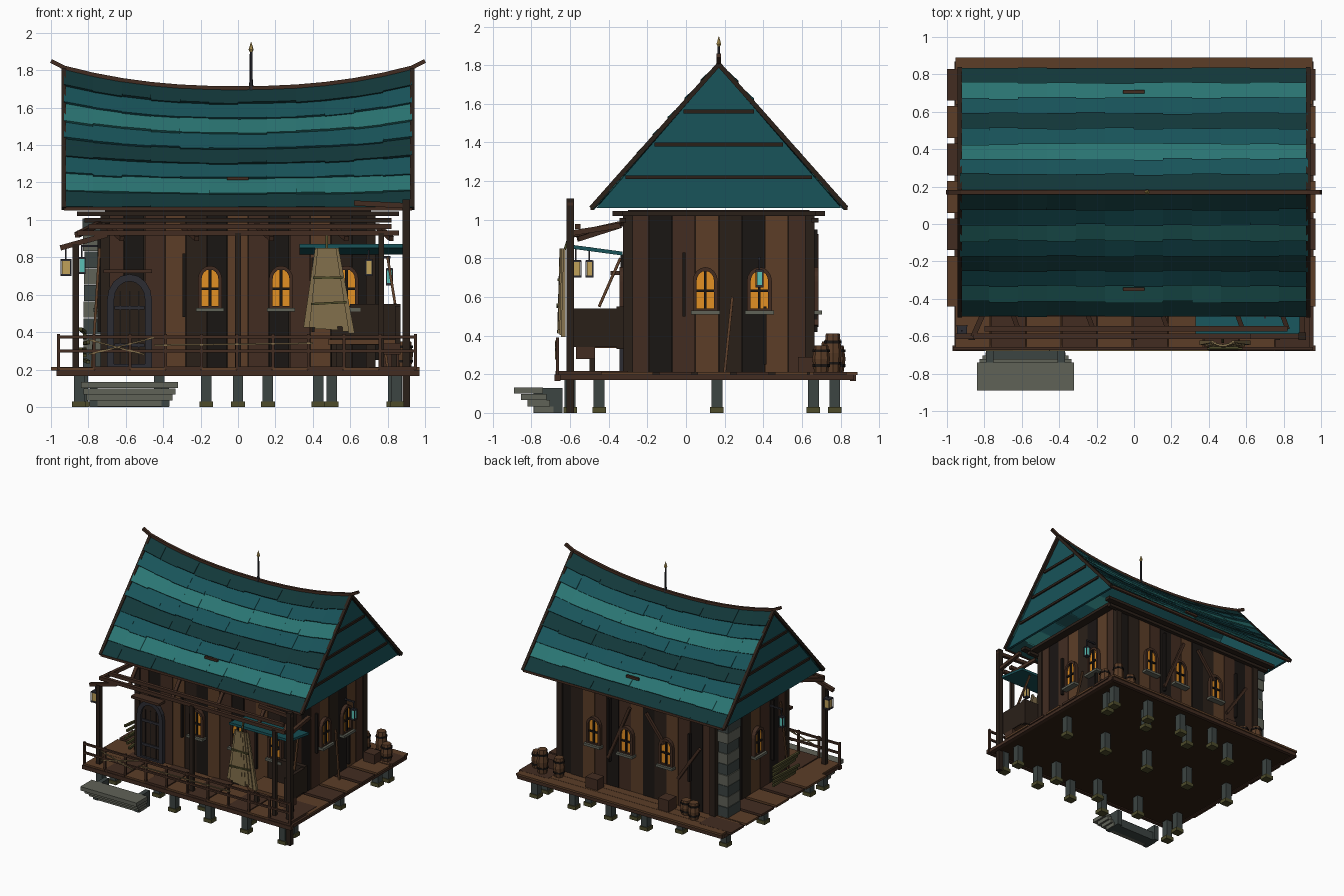
import bpy, bmesh, math, random
from mathutils import Vector

if "Cube" in bpy.data.objects:
    bpy.data.objects.remove(bpy.data.objects["Cube"])
random.seed(4)

def mat(name, r, g, b):
    m = bpy.data.materials.new(name)
    m.diffuse_color = ((r/255)**2.2, (g/255)**2.2, (b/255)**2.2, 1)
    m.use_nodes = True
    m.node_tree.nodes["Principled BSDF"].inputs["Base Color"].default_value = m.diffuse_color
    return m
BROWN, MID, DARK = mat("brown", 92, 64, 44), mat("mid_brown", 68, 48, 38), mat("dark_wood", 46, 37, 31)
BLACK, UNDER, STRAW = mat("black_wood", 32, 28, 26), mat("under_wood", 52, 36, 25), mat("straw", 128, 110, 76)
TEAL, TEALD, TEALL = mat("teal", 30, 84, 90), mat("teal_dark", 25, 58, 60), mat("teal_light", 46, 116, 114)
STONE, STONED, MOSS = mat("stone", 96, 98, 88), mat("stone_dark", 62, 70, 68), mat("moss", 78, 76, 46)
GLOW, GOLD, CYAN, IRON = mat("glow", 226, 142, 40), mat("gold", 190, 160, 90), mat("cyan", 90, 190, 180), mat("iron", 48, 48, 54)

def make(name, bm, *mats):
    bmesh.ops.recalc_face_normals(bm, faces=bm.faces)
    me = bpy.data.meshes.new(name)
    bm.to_mesh(me)
    bm.free()
    for m in mats:
        me.materials.append(m)
    ob = bpy.data.objects.new(name, me)
    bpy.context.collection.objects.link(ob)
    return ob

def hexa(bm, low, high, mi=0):
    """Solid between two matching loops of points."""
    a, b = [bm.verts.new(p) for p in low], [bm.verts.new(p) for p in high]
    n = len(a)
    fs = [bm.faces.new(a), bm.faces.new(b)]
    fs += [bm.faces.new((a[i], a[(i+1) % n], b[(i+1) % n], b[i])) for i in range(n)]
    for f in fs:
        f.material_index = mi

def block(bm, x0, x1, y0, y1, z0, z1, mi=0):
    sq = [(x0, y0), (x1, y0), (x1, y1), (x0, y1)]
    hexa(bm, [(*p, z0) for p in sq], [(*p, z1) for p in sq], mi)

def boxes(name, m, *bs):
    bm = bmesh.new()
    for b in bs:
        block(bm, *b)
    return make(name, bm, m)

def beams(name, m, w, *pairs):
    bm = bmesh.new()
    for p, q in pairs:
        p, q = Vector(p), Vector(q)
        d = (q - p).normalized()
        s = d.cross(Vector((0, 0, 1)) if abs(d.z) < .9 else Vector((0, 1, 0))).normalized()*w/2
        t = d.cross(s)
        r = [s+t, s-t, -s-t, t-s]
        hexa(bm, [p+v for v in r], [q+v for v in r])
    return make(name, bm, m)

def lathe(name, m, x, y, prof, n=8):
    bm = bmesh.new()
    ring = lambda r, z: [(x+r*math.cos(2*math.pi*i/n), y+r*math.sin(2*math.pi*i/n), z) for i in range(n)]
    for (r0, z0), (r1, z1) in zip(prof, prof[1:]):
        hexa(bm, ring(r0, z0), ring(r1, z1))
    return make(name, bm, m)

# Wall frames: (along, outward, up) -> world
FACE = {"front": lambda u, n, v: (u, -.31-n, v), "back": lambda u, n, v: (u, .65+n, v),
        "right": lambda u, n, v: (.72+n, u, v), "left": lambda u, n, v: (-.72-n, u, v)}

def wbox(bm, f, u0, u1, n0, n1, v0, v1, mi=0):
    q = [(u0, v0), (u1, v0), (u1, v1), (u0, v1)]
    hexa(bm, [f(u, n0, v) for u, v in q], [f(u, n1, v) for u, v in q], mi)

def arch(u, z, w, h, n=8):
    r = w/2
    return [(u-r, z), (u+r, z)] + [(u+r*math.cos(math.pi*i/n), z+h-r*1.15+r*1.15*math.sin(math.pi*i/n)) for i in range(n+1)]

def arch_opening(bm, f, u, z, w, h, t, mf, mg):
    """Arched frame ring with a filled panel."""
    o, i = arch(u, z, w, h), arch(u, z+t*.5, w-2*t, h-1.5*t)
    hexa(bm, [f(a, -.01, b) for a, b in i], [f(a, .018, b) for a, b in i], mg)
    for k in range(len(o)):
        j = (k+1) % len(o)
        q = [o[k], o[j], i[j], i[k]]
        hexa(bm, [f(a, 0, b) for a, b in q], [f(a, .035, b) for a, b in q], mf)

# Foundation posts with mossy pads
bm = bmesh.new()
A, B = (-.83, -.42, 0, .43, .83), (-.85, -.17, .16, .5, .85)
for y, xs in ((-.6, B), (-.45, A), (.16, A), (.66, A), (.77, B[1:])):
    for x in xs:
        block(bm, x-.028, x+.028, y-.028, y+.028, .03, .18)
        block(bm, x-.037, x+.037, y-.035, y+.035, 0, .03, 1)
make("foundation_posts", bm, STONED, MOSS)

# Deck with edge beams and planks
boxes("deck_base", UNDER, (-.95, .93, -.66, .87, .175, .195))
boxes("deck_edge_beams", MID, (-.97, .97, -.68, -.65, .165, .198), (-.95, .95, .85, .88, .165, .198),
      (-.96, -.93, -.66, .87, .17, .198), (.93, .96, -.66, .87, .17, .198))
bm = bmesh.new()
for i in range(10):
    block(bm, -.955+.19*i, -.77+.19*i, -.675, -.3, .195, .212+.004*(i % 2), i % 2)
for i in range(6):
    for s in (-1, 1):
        e = 1.0 if s < 0 else .97
        block(bm, *sorted((s*.7, s*e)), -.34+.2*i-.1*(i == 0), -.17+.2*i, .195, .213, i % 2)
for i in range(3):
    block(bm, -.955, .955, .64+.084*i, .721+.084*i, .195, .212, 0)
make("deck_planks", bm, BROWN, MID)

# Entrance steps
boxes("steps", STONE, *[(-.84+.015*i, -.32-.015*i, -.89+.035*i, -.74+.018*i, .1-.033*i, .132-.033*i) for i in range(4)])
boxes("step_stringers", STONED, (-.79, -.75, -.79, -.64, 0, .13), (-.41, -.37, -.79, -.64, 0, .13), (-.75, -.41, -.75, -.66, 0, .07))

# Plank walls
boxes("wall_core", DARK, (-.71, .71, -.3, .64, .2, 1.05))
bm = bmesh.new()
for key, a, b in (("front", -.72, .72), ("back", -.72, .72), ("left", -.31, .65), ("right", -.31, .65)):
    n = round((b-a)/.115)
    for i in range(n):
        w = (b-a)/n
        wbox(bm, FACE[key], a+i*w, a+(i+1)*w-.003, -.02, random.uniform(0, .008), .21, 1.03, (0, 1, 3, 1, 0, 2, 3)[(i+1) % 7])
make("wall_planks", bm, BROWN, MID, DARK, BLACK)
boxes("corner_posts", DARK, *[(x-.025, x+.025, y-.025, y+.025, .2, 1.03) for x in (-.71, .71) for y in (-.3, .64)])
boxes("wall_plates", DARK, (-.86, .86, -.38, -.33, 1.02, 1.045), (-.86, .86, .67, .72, 1.02, 1.045),
      (-.8, -.73, -.38, .72, 1.02, 1.045), (.73, .8, -.38, .72, 1.02, 1.045),
      (-.82, .82, -.345, -.31, .985, 1.01), (-.82, .82, .65, .685, .985, 1.01))

# Arched windows
bm = bmesh.new()
for key, us in (("front", (-.15, .23, .58)), ("right", (.1, .38)), ("back", (-.287, .084, .385)), ("left", (.1,))):
    for u in us:
        f = FACE[key]
        arch_opening(bm, f, u, .53, .13, .225, .02, 0, 1)
        wbox(bm, f, u-.007, u+.007, .015, .03, .54, .74, 2)
        wbox(bm, f, u-.05, u+.05, .015, .03, .625, .638, 2)
        wbox(bm, f, u-.075, u+.075, 0, .055, .51, .53, 3)
make("windows", bm, MID, GLOW, BLACK, STONE)

# Arched door
bm = bmesh.new()
f = FACE["front"]
arch_opening(bm, f, -.58, .21, .24, .5, .038, 0, 1)
for u in (-.63, -.58, -.53):
    wbox(bm, f, u-.004, u+.004, .015, .024, .23, .62, 2)
for v in (.32, .52):
    wbox(bm, f, -.66, -.5, .015, .027, v, v+.02, 0)
wbox(bm, f, -.72, -.46, 0, .08, .715, .735, 3)
make("door", bm, IRON, DARK, BLACK, MID)

# Wall trims and braces
bm = bmesh.new()
for key, u, a, b in (("front", -.29, .48, .82), ("front", .4, .4, .8), ("right", -.01, .5, .83), ("right", .41, .25, .55),
                     ("back", .24, .42, .95), ("back", -.5, .45, .85), ("left", -.1, .4, .9)):
    wbox(bm, FACE[key], u-.008, u+.008, 0, .03, a, b)
make("wall_battens", bm, BLACK)
beams("back_braces", MID, .022, ((-.1, .675, .92), (-.27, .675, .7)), ((.05, .675, .92), (.25, .675, .45)), ((-.4, .675, .45), (-.6, .675, .75)))
beams("front_braces", MID, .025, *[((x, -.34, .97), (x+.08, -.56, .9)) for x in (-.7, -.3, .1, .5, .74)])

# Roof surface
YC, HALF, ZE = .17, .655, 1.06
ridge = lambda x: 1.70 + .11*(abs(x)/.93)**2.3
def roof(x, t, s, lift=0):
    return (x, YC+s*(HALF*(1-t)+lift*.7), ZE+(ridge(x)-ZE)*t+lift*.7)
bm = bmesh.new()
N, R = 12, 8
for s in (-1, 1):
    for r in range(R):
        for c in range(N):
            x0, x1 = -.93+1.86*c/N, -.93+1.86*(c+1)/N
            j = random.uniform(.01, .018)
            t0, t1 = max(0, r/R-random.uniform(0, .012)), (r+1)/R
            q = [(x0, t0, j), (x1, t0, j), (x1, t1, .003), (x0, t1, .003)]
            hexa(bm, [roof(x, t, s, -.012) for x, t, _ in q], [roof(x, t, s, l) for x, t, l in q], (0, 1, 2, 0, 2, 1, 2, 0)[r])
make("roof_shingles", bm, TEALD, TEALL, TEAL)

# Gable ends with battens and barge boards
bm = bmesh.new()
for s in (-1, 1):
    tri = [(YC-HALF+.02, ZE), (YC+HALF-.02, ZE), (YC, 1.79)]
    hexa(bm, [(s*.9, *p) for p in tri], [(s*.92, *p) for p in tri])
    for z in (1.22, 1.39, 1.56):
        h = HALF*(1-(z-ZE)/.74)-.03
        block(bm, *sorted((s*.915, s*.932)), YC-h, YC+h, z-.01, z+.01, 1)
make("gable_ends", bm, TEAL, DARK)
beams("barge_boards", DARK, .024, *[((x, YC+s*HALF*1.01, 1.06), (x, YC, 1.805)) for x in (-.932, .932) for s in (-1, 1)])
boxes("eave_boards", MID, (-.93, .93, -.495, -.475, 1.05, 1.07), (-.93, .93, .815, .835, 1.05, 1.07))
xs = [-.93+.155*i for i in range(13)]
pts = [(-1.0, YC, 1.85)] + [(x, YC, ridge(x)+.004) for x in xs] + [(1.0, YC, 1.85)]
beams("ridge_beam", MID, .022, *zip(pts, pts[1:]))
beams("roof_vents", MID, .018, *[(Vector(roof(-.06, t, s, .02)), Vector(roof(.055, t, s, .02))) for t, s in ((.23, -1), (.2, 1))])
lathe("finial_rod", IRON, .07, YC, [(.016, 1.69), (.009, 1.74), (.007, 1.9)], 6)
lathe("finial_tip", GOLD, .07, YC, [(.006, 1.895), (.014, 1.91), (.001, 1.95)], 6)

# Veranda frame
boxes("veranda_posts", DARK, (-.885, -.85, -.62, -.585, .2, .87), (-.015, .015, -.62, -.59, .2, .93),
      (.75, .78, -.62, -.59, .2, .93), (.88, .92, -.62, -.58, 0, 1.11))
beams("veranda_beams", MID, .028, ((-.86, -.6, .93), (.86, -.6, .93)), ((-.8, -.56, .965), (.82, -.56, .965)),
      ((-.95, -.6, .85), (-.7, -.6, .92)), ((.62, -.6, 1.09), (.92, -.6, 1.075)), ((.9, -.6, .93), (.9, -.34, .97)), ((-.86, -.6, .92), (-.74, -.33, .98)))

# Front railing with cross ropes
px = [-.96+.191*i for i in range(11)]
beams("railing", MID, .016, *[((x, -.665, .2), (x, -.665, .39)) for x in px], ((-.96, -.665, .375), (.95, -.665, .375)), ((-.96, -.665, .3), (.95, -.665, .3)))
beams("railing_ropes", STRAW, .008, ((-.8, -.675, .36), (-.5, -.675, .28)), ((-.8, -.675, .28), (-.45, -.675, .37)), ((-.45, -.675, .33), (.4, -.675, .34)))

# Stall awning and counter
bm = bmesh.new()
q = [(-.59, .85), (-.33, .815), (-.33, .835), (-.59, .87)]
hexa(bm, [(.33, *p) for p in q], [(.89, *p) for p in q])
make("awning", bm, TEAL)
boxes("counter", DARK, (.6, .87, -.36, -.32, .33, .55), (.84, .87, -.59, -.32, .34, .54), (.5, .53, -.5, -.47, .21, .34), (.82, .85, -.5, -.47, .21, .34))
boxes("counter_top", BROWN, (.48, .86, -.56, -.34, .335, .36))

# Hanging straw bundle
bm = bmesh.new()
for i in range(9):
    k = (i-4)/4
    x0, x1, y = .475+.055*k, .487+.12*k, -.635-.02*(1-k*k)
    b, z = .017, .4+random.uniform(-.01, .03)
    hexa(bm, [(x1-b, y-.012, z), (x1+b, y-.012, z), (x1+b, y+.012, z), (x1-b, y+.012, z)],
         [(x0-.008, y, .85), (x0+.008, y, .85), (x0+.008, y+.012, .85), (x0-.008, y+.012, .85)])
make("straw_bundle", bm, STRAW)
beams("bundle_ties", MOSS, .012, ((.39, -.665, .55), (.58, -.665, .56)), ((.4, -.66, .69), (.56, -.66, .69)), ((.475, -.63, .84), (.475, -.6, .93)))

# Lanterns
for n, (x, y, z, m) in enumerate(((-.92, -.57, .7, GOLD), (-.835, -.08, .71, CYAN), (.81, .38, .65, CYAN), (.7, -.5, .7, GOLD))):
    w = .026 if n == 0 else .017
    boxes(f"lantern_glass_{n}", m, (x-w*.8, x+w*.8, y-w*.8, y+w*.8, z+.01, z+.08))
    boxes(f"lantern_frame_{n}", IRON, (x-w, x+w, y-w, y+w, z, z+.012), (x-w, x+w, y-w, y+w, z+.08, z+.092),
          (x-.004, x+.004, y-.004, y+.004, z+.09, z+.15),
          *[(x+a*w-.003, x+a*w+.003, y+b*w-.003, y+b*w+.003, z, z+.09) for a in (-1, 1) for b in (-1, 1)])
beams("lantern_arms", IRON, .012, ((-.71, -.08, .86), (-.84, -.08, .86)), ((.71, .38, .8), (.815, .38, .8)), ((.7, -.5, .84), (.7, -.5, .86)))

# Stone chimney on the left wall
bm = bmesh.new()
for i in range(9):
    j = random.uniform(0, .012)
    block(bm, -.82-j, -.71, .47-j, .62+j, .21+.089*i, .296+.089*i, i % 2)
make("chimney_stones", bm, STONED, STONE)

# Crates, barrels and leaning sticks
boxes("crates", MID, (.27, .38, .7, .79, .21, .3), (-.4, -.3, .7, .8, .21, .31), (.76, .86, .58, .67, .21, .29), (.78, .87, -.57, -.47, .28, .34))
for n, (x, y, h) in enumerate(((.8, .76, .2), (.89, .7, .14), (-.52, .74, .12), (-.62, .78, .14), (.66, .74, .16))):
    z = .21
    lathe(f"barrel_{n}", BROWN, x, y, [(.036, z), (.046, z+h/2), (.036, z+h)])
    for k in (.2, .75):
        lathe(f"barrel_hoop_{n}_{k}", BLACK, x, y, [(.046, z+h*k), (.046, z+h*k+.014)])
beams("stick_pile", MOSS, .018, *[((-.8-.02*(i % 3), -.3, .24+.035*i), (-.82, .02, .25+.03*i)) for i in range(6)])
beams("leaning_tools", BROWN, .014, ((.84, -.45, .55), (.8, -.34, .8)), ((-.78, -.25, .21), (-.74, -.2, .85)), ((.8, .2, .21), (.74, .24, .6)))
